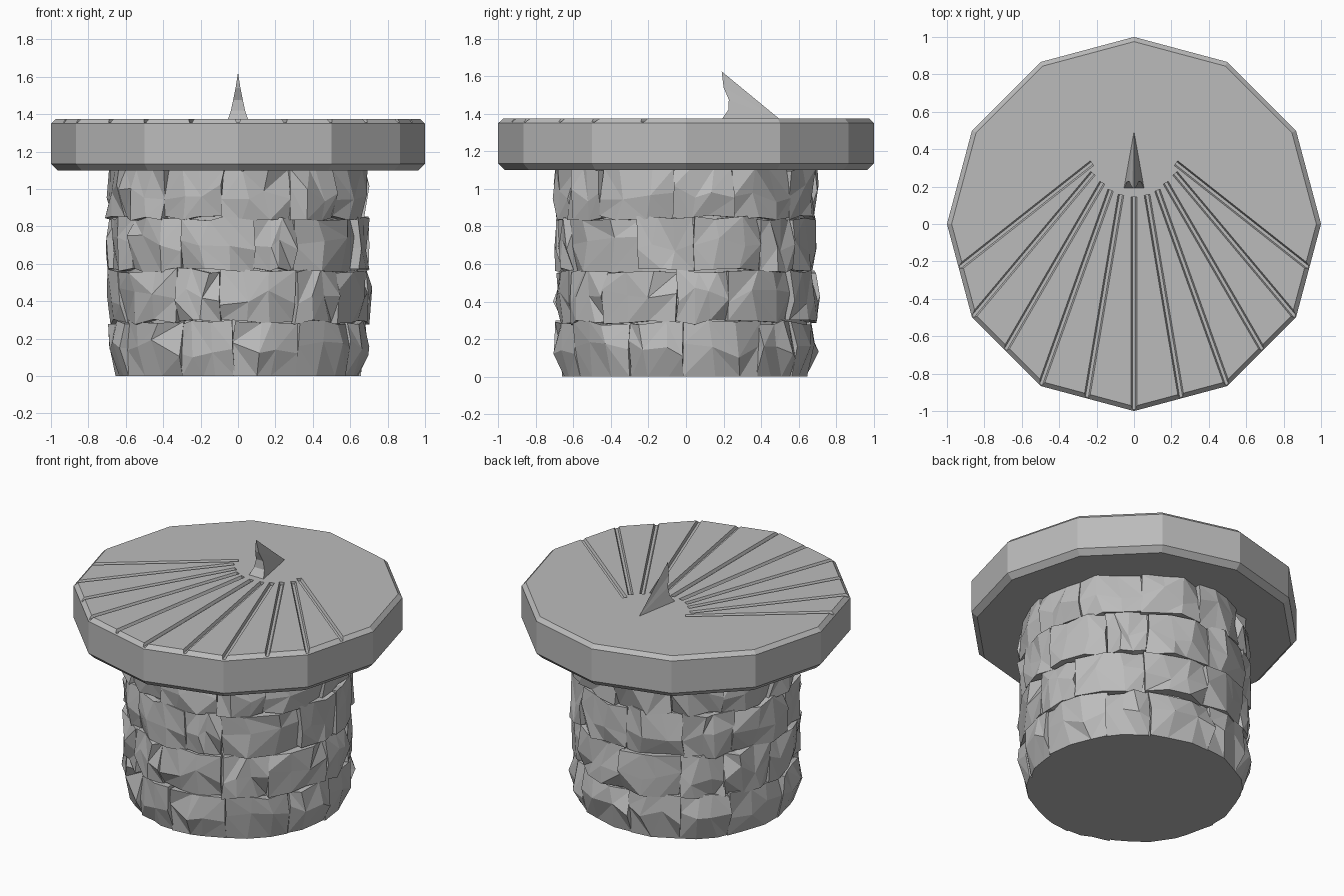
import bpy, bmesh, math, random
from mathutils import Vector

cube = bpy.data.objects.get("Cube")
if cube:
    bpy.data.objects.remove(cube, do_unlink=True)

rng = random.Random(7)
TOP, UNDER = 1.375, 1.1

stone = bpy.data.materials.new("grey stone")
stone.use_nodes = True
GREY = (0.5, 0.5, 0.5, 1)
stone.diffuse_color = GREY
stone.node_tree.nodes["Principled BSDF"].inputs["Base Color"].default_value = GREY


def finish(bm, name):
    bmesh.ops.recalc_face_normals(bm, faces=bm.faces)
    mesh = bpy.data.meshes.new(name)
    bm.to_mesh(mesh)
    bm.free()
    mesh.materials.append(stone)
    obj = bpy.data.objects.new(name, mesh)
    bpy.context.collection.objects.link(obj)
    return obj


def polar(r, a, z):
    return Vector((r * math.cos(a), r * math.sin(a), z))


def lathe(name, profile, sides):
    """Closed solid from (radius, height) rings."""
    bm = bmesh.new()
    rings = [[bm.verts.new(polar(r, math.tau * i / sides, z)) for i in range(sides)]
             for r, z in profile]
    for low, high in zip(rings, rings[1:]):
        for i in range(sides):
            j = (i + 1) % sides
            bm.faces.new((low[i], low[j], high[j], high[i]))
    bm.faces.new(rings[0][::-1])
    bm.faces.new(rings[-1])
    return finish(bm, name)


def add_stone(bm, a0, a1, z0, z1, ground):
    """Rough block: a jittered 4 x 3 outer skin with walls running into the core."""
    cols, rows = 4, 3
    grid, inner = [], []
    for j in range(rows):
        outer_row, inner_row = [], []
        for i in range(cols):
            u, v = i / (cols - 1), j / (rows - 1)
            side, level = i in (0, cols - 1), j in (0, rows - 1)
            base = ground and j == 0
            if base:
                r = rng.uniform(0.64, 0.66)
            elif side and level:
                r = rng.uniform(0.64, 0.70)
            elif side or level:
                r = rng.uniform(0.665, 0.715)
            else:
                r = rng.uniform(0.685, 0.72)
            # inner skin columns and rows wander more than the block edges
            a = a0 + (a1 - a0) * u + rng.uniform(-1, 1) * (0.014 if side else 0.05)
            z = z0 + (z1 - z0) * v + rng.uniform(-1, 1) * (0.015 if level else 0.05)
            z = 0 if base else min(z, UNDER + 0.01)
            outer_row.append(bm.verts.new(polar(r, a, z)))
            inner_row.append(bm.verts.new(polar(0.55, a, z)))
        grid.append(outer_row)
        inner.append(inner_row)
    for j in range(rows - 1):
        for i in range(cols - 1):
            a, b = grid[j][i], grid[j][i + 1]
            c, d = grid[j + 1][i + 1], grid[j + 1][i]
            if rng.random() < 0.5:
                bm.faces.new((a, b, c))
                bm.faces.new((a, c, d))
            else:
                bm.faces.new((a, b, d))
                bm.faces.new((b, c, d))

    def border(g):
        return (g[0] + [row[-1] for row in g[1:]]
                + g[-1][-2::-1] + [row[0] for row in g[-2:0:-1]])

    out, back = border(grid), border(inner)
    for k in range(len(out)):
        n = (k + 1) % len(out)
        bm.faces.new((out[n], out[k], back[k], back[n]))


# Pedestal: solid core and four courses of rough blocks
lathe("pedestal_core", [(0.635, 0), (0.645, 0.04), (0.645, UNDER + 0.01)], 24)
courses = [0, 0.29, 0.565, 0.845, UNDER + 0.01]
for c, (z0, z1) in enumerate(zip(courses, courses[1:])):
    bm = bmesh.new()
    count = 12
    start = rng.uniform(0, 0.2) + c * math.pi / count
    cuts = [start + math.tau * (i + rng.uniform(-0.22, 0.22)) / count for i in range(count)]
    cuts.append(cuts[0] + math.tau)
    for a0, a1 in zip(cuts, cuts[1:]):
        add_stone(bm, a0, a1, z0, z1, c == 0)
    finish(bm, f"stone_course_{c + 1}")

# Dial plate: twelve sided slab with chamfered rims
plate = lathe("dial_plate", [(0.965, UNDER), (1, UNDER + 0.035),
                             (1, TOP - 0.025), (0.975, TOP)], 12)

# Hour line cutters: shallow tapered channels, fanned every 15 degrees
inner_ends = [(0, 0.145), (0.07, 0.155), (0.125, 0.18),
              (0.17, 0.22), (0.22, 0.27), (0.225, 0.325)]
bm = bmesh.new()
for k in range(-5, 6):
    x, y = inner_ends[abs(k)]
    near = Vector((math.copysign(x, k), y, TOP))
    rim = polar(1, -math.pi / 2 + k * math.pi / 12, TOP)
    along = (rim - near).normalized()
    across = along.cross(Vector((0, 0, 1)))
    ends = []
    for p in (near, rim + along * 0.1):
        ends.append([bm.verts.new(p + across * w + Vector((0, 0, h)))
                     for w, h in ((-0.008, -0.018), (0.008, -0.018),
                                  (0.02, 0.01), (-0.02, 0.01))])
    a, b = ends
    for i in range(4):
        j = (i + 1) % 4
        bm.faces.new((a[i], a[j], b[j], b[i]))
    bm.faces.new(a[::-1])
    bm.faces.new(b)
cutter = finish(bm, "hour_line_cutter")
cutter.hide_render = True
cutter.hide_viewport = True
cut = plate.modifiers.new("hour_lines", 'BOOLEAN')
cut.operation = 'DIFFERENCE'
cut.solver = 'EXACT'
cut.object = cutter
bpy.context.view_layer.update()
carved = bpy.data.meshes.new_from_object(
    plate.evaluated_get(bpy.context.evaluated_depsgraph_get()))
plate.modifiers.clear()
plate.data = carved
bpy.data.objects.remove(cutter, do_unlink=True)

# Gnomon: hollow-fronted fin narrowing to a sharp sloping back edge
bm = bmesh.new()
tip = bm.verts.new((0, 0.19, 1.625))
heel = bm.verts.new((0, 0.5, TOP - 0.005))
front = [(0.055, 0.19, TOP - 0.005), (0.038, 0.225, 1.42),
         (0.026, 0.228, 1.475), (0.013, 0.2, 1.54)]
left = [bm.verts.new((w, y, z)) for w, y, z in front]
right = [bm.verts.new((-w, y, z)) for w, y, z in front]
for i in range(3):
    bm.faces.new((left[i], right[i], right[i + 1], left[i + 1]))
bm.faces.new((left[3], right[3], tip))
bm.faces.new((left[0], heel, right[0]))
for edge in (left, right):
    chain = edge + [tip]
    for p, q in zip(chain, chain[1:]):
        bm.faces.new((p, q, heel))
finish(bm, "gnomon")
